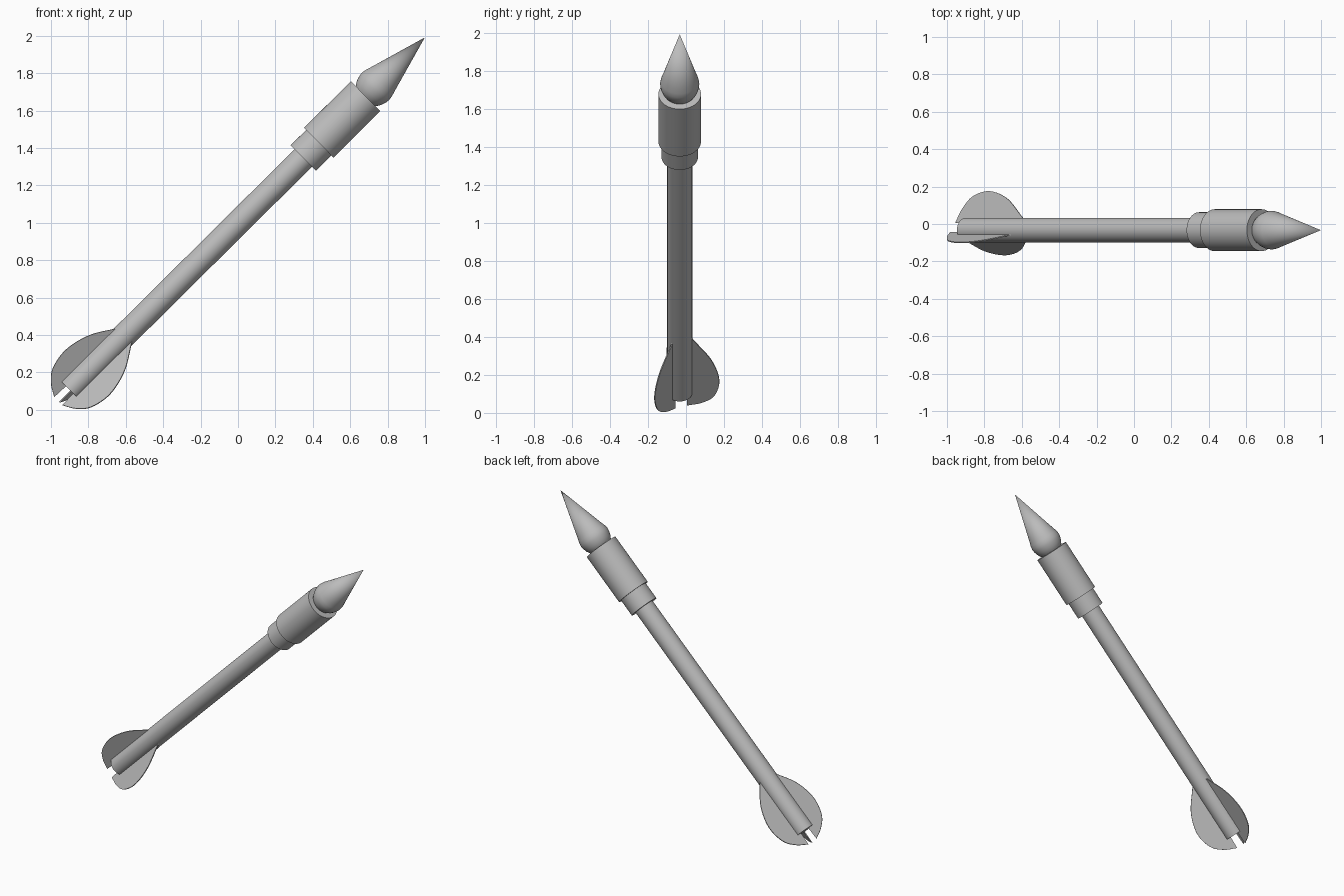
import bpy, bmesh, math
from mathutils import Vector, Matrix

if "Cube" in bpy.data.objects:
    bpy.data.objects.remove(bpy.data.objects["Cube"])

# Single flat colour
grey = bpy.data.materials.new("light_grey")
grey.diffuse_color = (0.5, 0.5, 0.5, 1)
grey.use_nodes = True
grey.node_tree.nodes["Principled BSDF"].inputs["Base Color"].default_value = grey.diffuse_color

# Slanted frame: local x = sideways, local y = upward normal, local z = along the shaft
TAIL = Vector((-0.90, -0.033, 0.107))
AXIS = Vector((1.90, 0, 1.885)).normalized()
SIDE = Vector((0, 1, 0))
UP = Vector((-AXIS.z, 0, AXIS.x))
FRAME = Matrix((SIDE, UP, AXIS)).transposed().to_4x4()
FRAME.translation = TAIL
LENGTH = 2.675


def finish(name, bm, angle=35):
    bmesh.ops.recalc_face_normals(bm, faces=bm.faces)
    bm.transform(FRAME)
    bmesh.ops.recalc_face_normals(bm, faces=bm.faces)
    mesh = bpy.data.meshes.new(name)
    bm.to_mesh(mesh)
    bm.free()
    mesh.materials.append(grey)
    obj = bpy.data.objects.new(name, mesh)
    bpy.context.collection.objects.link(obj)
    bpy.ops.object.select_all(action='DESELECT')
    obj.select_set(True)
    bpy.context.view_layer.objects.active = obj
    bpy.ops.object.shade_smooth_by_angle(angle=math.radians(angle))
    return obj


def lathe(name, profile, sides=48):
    """Revolve (radius, distance along shaft) points that begin and end on the axis."""
    bm = bmesh.new()
    verts = [bm.verts.new((r, 0, s)) for r, s in profile]
    edges = [bm.edges.new(pair) for pair in zip(verts, verts[1:])]
    bmesh.ops.spin(bm, geom=verts + edges, cent=(0, 0, 0), axis=(0, 0, 1),
                   angle=math.tau, steps=sides, use_merge=True)
    bmesh.ops.remove_doubles(bm, verts=bm.verts, dist=1e-5)
    finish(name, bm)


def cylinder(name, radius, start, end):
    lathe(name, [(0, start), (radius, start), (radius, end), (0, end)])


# Long shaft, stepped collar and thick warhead body
cylinder("shaft", 0.066, 0, 1.80)
cylinder("collar", 0.096, 1.759, 1.90)
cylinder("warhead_body", 0.112, 1.876, 2.229)

# Pointed nose with a rounded base
lathe("nose_cone", [(0, 2.21), (0.062, 2.215), (0.080, 2.235), (0.093, 2.258),
                    (0.101, 2.285), (0.103, 2.305), (0.099, 2.33), (0.091, 2.355),
                    (0, LENGTH)])

# Fin outline: (distance along shaft, fraction of fin span), smoothed by a spline
OUTLINE = [(0.46, 0.22), (0.41, 0.34), (0.28, 0.80), (0.14, 1.0),
           (0.02, 0.88), (-0.046, 0.57), (-0.085, 0.19)]


def spline(points, steps=6):
    pts = [Vector(p) for p in points]
    pts = [2 * pts[0] - pts[1]] + pts + [2 * pts[-1] - pts[-2]]
    out = []
    for a, b, c, d in zip(pts, pts[1:], pts[2:], pts[3:]):
        for i in range(steps):
            t = i / steps
            out.append(0.5 * (2 * b + (c - a) * t + (2 * a - 5 * b + 4 * c - d) * t * t
                              + (3 * b - a - 3 * c + d) * t ** 3))
    return out + [pts[-2]]


def fin(name, tip, thickness=0.006):
    """Thin leaf-shaped plate whose widest point lies at tip (sideways, up)."""
    span = Vector((tip[0], tip[1], 0))
    normal = span.normalized().cross(Vector((0, 0, 1))) * thickness
    outline = spline(OUTLINE) + [Vector((0.01, 0.17)), Vector((0.46, 0.17))]
    bm = bmesh.new()
    face = bm.faces.new([bm.verts.new(span * p.y + Vector((0, 0, p.x)) - normal / 2)
                         for p in outline])
    ext = bmesh.ops.extrude_face_region(bm, geom=[face], use_keep_orig=True)
    moved = [g for g in ext["geom"] if isinstance(g, bmesh.types.BMVert)]
    bmesh.ops.translate(bm, verts=moved, vec=normal)
    finish(name, bm)


# Three tail fins
fin("fin_upper", (-0.067, 0.166))
fin("fin_back", (0.208, -0.047))
fin("fin_front", (-0.132, -0.168))
